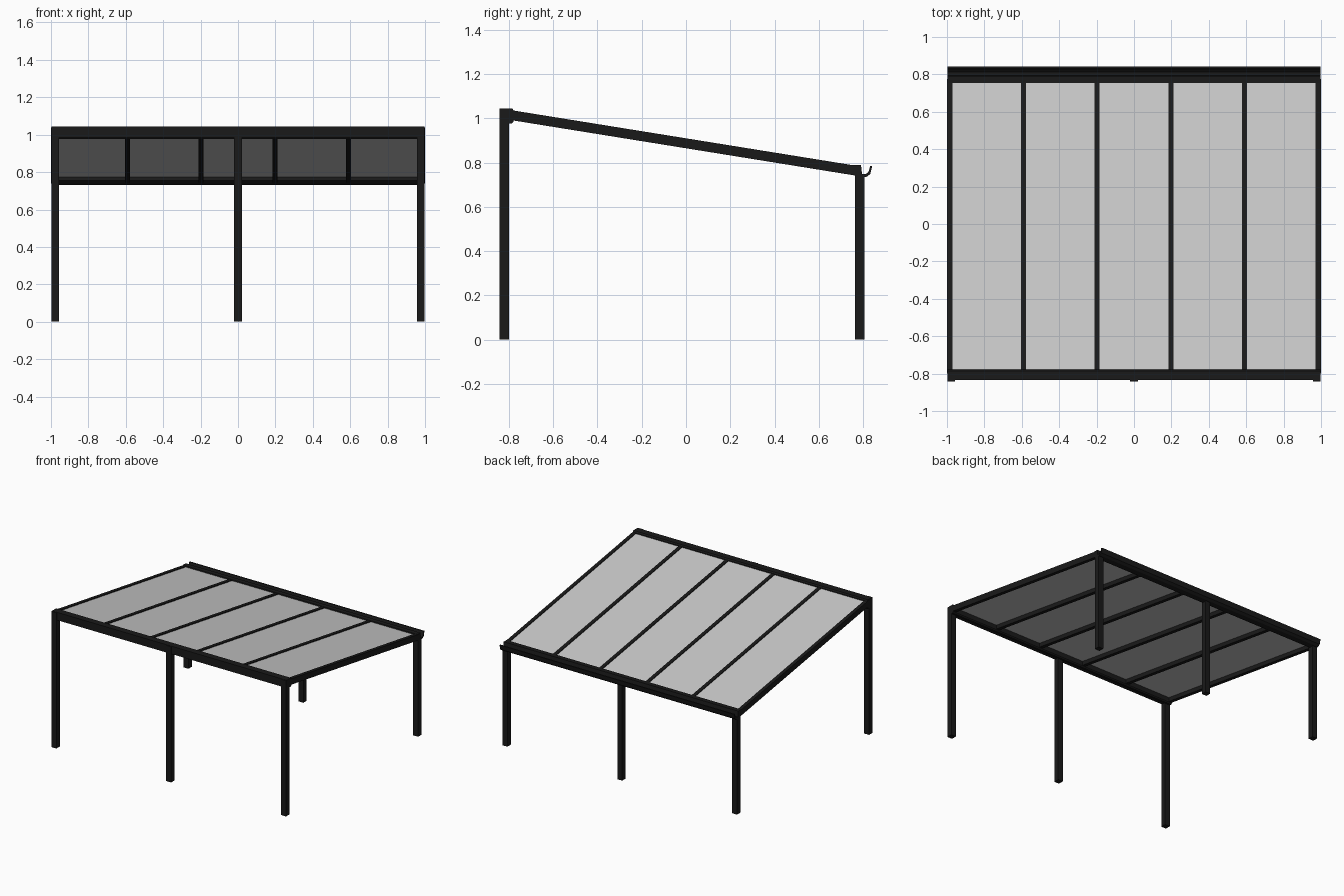
import bpy, bmesh, math

if "Cube" in bpy.data.objects:
    bpy.data.objects.remove(bpy.data.objects["Cube"])

black = bpy.data.materials.new("black_frame")
black.diffuse_color = (0.01, 0.01, 0.01, 1)
black.use_nodes = True
black.node_tree.nodes["Principled BSDF"].inputs["Base Color"].default_value = black.diffuse_color


def extrude_x(name, profile, x0, x1, mat=black):
    """Extrude a closed (y, z) profile along x."""
    bm = bmesh.new()
    face = bm.faces.new([bm.verts.new((x0, y, z)) for y, z in profile])
    ext = bmesh.ops.extrude_face_region(bm, geom=[face])
    moved = [v for v in ext["geom"] if isinstance(v, bmesh.types.BMVert)]
    bmesh.ops.translate(bm, verts=moved, vec=(x1 - x0, 0, 0))
    bmesh.ops.recalc_face_normals(bm, faces=bm.faces)
    me = bpy.data.meshes.new(name)
    bm.to_mesh(me)
    bm.free()
    if mat:
        me.materials.append(mat)
    ob = bpy.data.objects.new(name, me)
    bpy.context.collection.objects.link(ob)
    return ob


def rect(y0, y1, z0, z1):
    return [(y0, z0), (y1, z0), (y1, z1), (y0, z1)]


# Roof slope: height of the rafter's top edge at y
Y0, Y1 = -0.80, 0.775
SLOPE = (0.787 - 1.035) / (0.76 + 0.78)


def roof_z(y):
    return 1.035 + SLOPE * (y + 0.78)


def sloped(y0, y1, low, high):
    """Profile following the roof, offsets measured from the rafter top."""
    return [(y0, roof_z(y0) + low), (y1, roof_z(y1) + low),
            (y1, roof_z(y1) + high), (y0, roof_z(y0) + high)]


# Posts: tall at the front, short at the back
for i, x in enumerate((-0.977, 0, 0.977)):
    extrude_x(f"front_post_{i}", rect(-0.842, -0.80, 0, 1.043), x - 0.021, x + 0.021)
    extrude_x(f"back_post_{i}", rect(0.763, 0.805, 0, 0.745), x - 0.021, x + 0.021)

# High front beam with a small lip under its inner edge
extrude_x("front_beam", [(-0.835, 0.985), (-0.805, 0.985), (-0.80, 0.977),
                         (-0.785, 0.977), (-0.778, 0.985), (-0.778, 1.035),
                         (-0.785, 1.045), (-0.835, 1.045)], -0.998, 0.998)

# Low back gutter, an open channel
extrude_x("back_gutter", [(0.745, 0.755), (0.765, 0.738), (0.78, 0.732),
                          (0.815, 0.735), (0.832, 0.748), (0.841, 0.785),
                          (0.832, 0.785), (0.824, 0.758), (0.812, 0.748),
                          (0.795, 0.748), (0.79, 0.79), (0.755, 0.79)], -0.998, 0.998)

# Rafters, the outer two at the roof edges
for i in range(6):
    x = -0.985 + i * 0.394
    extrude_x(f"rafter_{i}", sloped(Y0, Y1, -0.045, 0), x - 0.0135, x + 0.0135)

# Grey roof panels between the rafters
for i in range(5):
    x = -0.985 + i * 0.394
    extrude_x(f"roof_panel_{i}", sloped(Y0, Y1, -0.014, -0.006),
              x + 0.010, x + 0.384, None)
